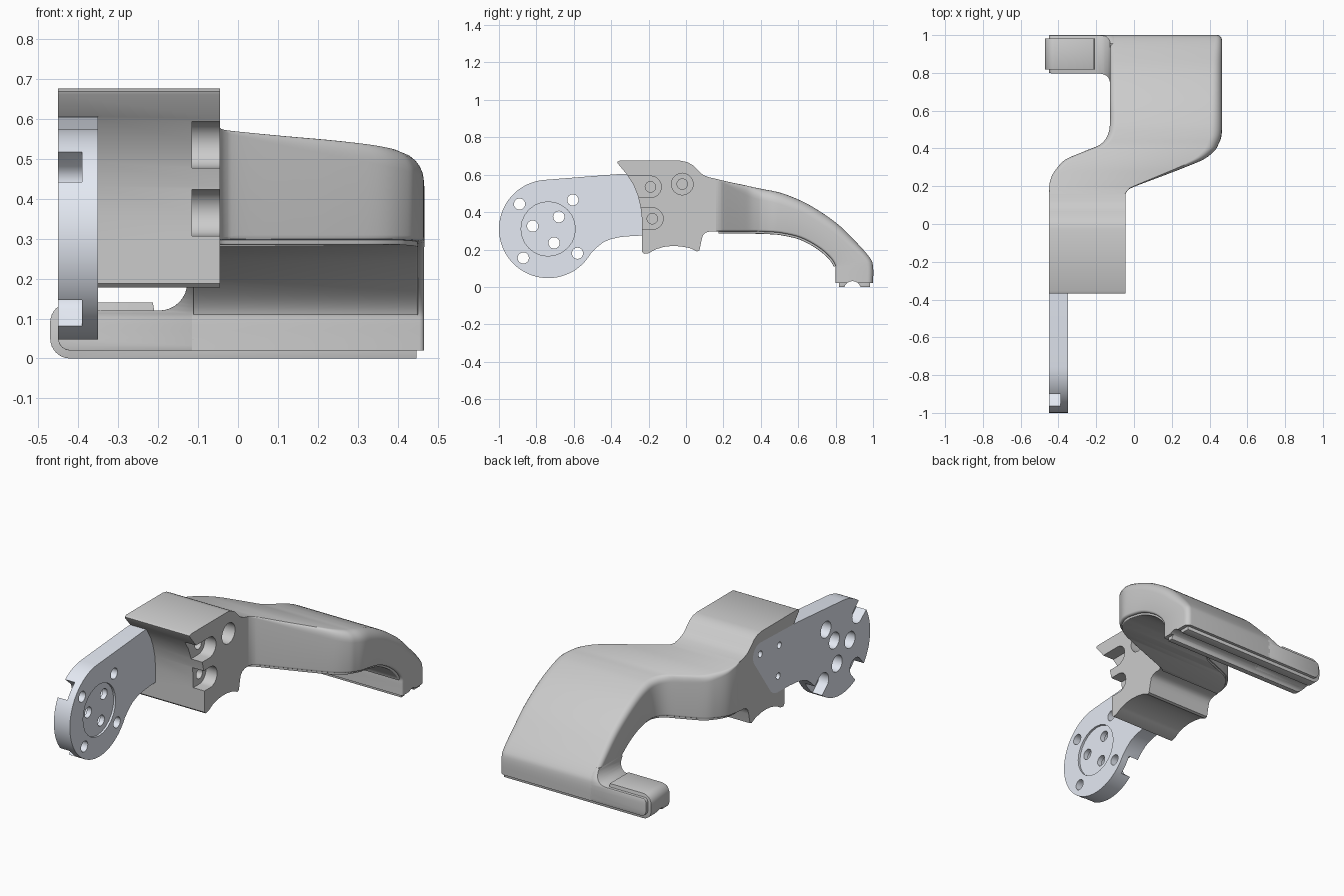
import bpy, bmesh
from math import sin, cos, radians, hypot, atan2
from mathutils import Vector

if "Cube" in bpy.data.objects:
    bpy.data.objects.remove(bpy.data.objects["Cube"])


def arc(cx, cy, r, a0, a1, n=8):
    return [(cx + r * cos(radians(a0 + (a1 - a0) * i / n)),
             cy + r * sin(radians(a0 + (a1 - a0) * i / n))) for i in range(n + 1)]


def make(name, verts, faces):
    me = bpy.data.meshes.new(name)
    me.from_pydata(verts, [], faces)
    bm = bmesh.new()
    bm.from_mesh(me)
    bmesh.ops.recalc_face_normals(bm, faces=bm.faces)
    bm.to_mesh(me)
    bm.free()
    ob = bpy.data.objects.new(name, me)
    bpy.context.collection.objects.link(ob)
    return ob


def skin(name, rings):
    """Closed body through equal-sized rings of points."""
    n, m = len(rings[0]), len(rings)
    faces = [(i * n + j, i * n + (j + 1) % n, (i + 1) * n + (j + 1) % n, (i + 1) * n + j)
             for i in range(m - 1) for j in range(n)]
    faces += [tuple(range(n)), tuple(range((m - 1) * n, m * n))]
    return make(name, [p for r in rings for p in r], faces)


def prism(name, pts, axis, a, b):
    """Extrude a 2D outline: axis x takes (y,z), axis y takes (x,z)."""
    place = {'x': lambda p, t: (t, p[0], p[1]), 'y': lambda p, t: (p[0], t, p[1])}[axis]
    return skin(name, [[place(p, t) for p in pts] for t in (a, b)])


def apply_mods(ob):
    dg = bpy.context.evaluated_depsgraph_get()
    me = bpy.data.meshes.new_from_object(ob.evaluated_get(dg))
    ob.modifiers.clear()
    ob.data = me


def boolean(ob, cutter, op='DIFFERENCE', keep=False):
    m = ob.modifiers.new('bool', 'BOOLEAN')
    m.operation, m.object, m.solver = op, cutter, 'EXACT'
    apply_mods(ob)
    if not keep:
        bpy.data.objects.remove(cutter)


def bore(ob, y, z, r, a, b):
    boolean(ob, prism('cutter', arc(y, z, r, 0, 345, 23), 'x', a, b))


def slot(ob, y, z, r, ang, length, a, b):
    """Round-ended slot running from (y,z) outwards in direction ang."""
    dy, dz = length * cos(radians(ang)), length * sin(radians(ang))
    pts = arc(y, z, r, ang + 90, ang + 270, 12) + arc(y + dy, z + dz, r, ang - 90, ang + 90, 12)
    boolean(ob, prism('cutter', pts, 'x', a, b))


def finish(ob, bevel=0):
    if bevel:
        m = ob.modifiers.new('bevel', 'BEVEL')
        m.width, m.segments, m.limit_method = bevel, 2, 'ANGLE'
        m.angle_limit = radians(40)
        apply_mods(ob)
    bpy.ops.object.select_all(action='DESELECT')
    ob.select_set(True)
    bpy.context.view_layer.objects.active = ob
    bpy.ops.object.shade_smooth_by_angle(angle=radians(32))


BOLTS = [(-.19, .535), (-.02, .55), (-.18, .365)]
DISC = (-.737, .31)

# Mounting plate: big disc with an arm reaching under the block
plate_outline = (arc(*DISC, .263, 94, 330, 48)
                 + [(-.475, .213), (-.44, .24), (-.40, .256), (-.35, .267), (-.28, .273)]
                 + arc(-.18, .365, .09, -95, -32, 8) + arc(-.02, .55, .065, -28, 92, 12)
                 + [(-.353, .604)])
plate = prism('mounting_plate', plate_outline, 'x', -.45, -.35)

# Clamp block: side profile with front lip, concave front and arched underside
block_outline = ([(-.355, .675), (-.03, .675), (.005, .668), (.035, .652), (.065, .622), (.09, .6),
                  (.12, .587), (.16, .578), (.16, .297), (.13, .297), (.105, .29), (.09, .275),
                  (.083, .25), (.072, .195), (.058, .19), (.02, .208), (-.03, .217), (-.075, .219),
                  (-.12, .214), (-.165, .2), (-.2, .18), (-.225, .177), (-.235, .187), (-.235, .36),
                  (-.243, .43), (-.258, .49), (-.28, .545), (-.315, .6), (-.365, .66), (-.368, .668)])
block = prism('clamp_block', block_outline, 'x', -.45, -.045)
boolean(block, plate, keep=True)
for i, (y, z) in enumerate(BOLTS):
    if i == 1:
        bore(block, y, z, .058, -.115, 0)
    else:
        slot(block, y, z, .058, 180, .3, -.115, 0)
    bore(block, y, z, .028, -.3, 0)
finish(block)

# Plate holes: bolts, centre recess, counterbores and rim notches
for y, z in BOLTS:
    bore(plate, y, z, .018, -.5, -.3)
bore(plate, *DISC, .145, -.362, -.3)
for y, z in [(-.68, .375), (-.82, .325), (-.705, .235), (-.605, .465)]:
    bore(plate, y, z, .03, -.5, -.3)
    bore(plate, y, z, .046, -.5, -.39)
for y, z in [(-.89, .443), (-.87, .155), (-.58, .18)]:
    bore(plate, y, z, .03, -.5, -.3)
    ang = atan2(z - DISC[1], y - DISC[0]) * 57.2958
    slot(plate, y, z, .05, ang, .2, -.5, -.39)
finish(plate)
mat = bpy.data.materials.new('pale_metal')
mat.diffuse_color = (.78, .82, .9, 1)
mat.use_nodes = True
mat.node_tree.nodes["Principled BSDF"].inputs["Base Color"].default_value = mat.diffuse_color
plate.data.materials.append(mat)

# Handle stations: y top, z top, y bottom, z bottom, x left, x right, corner radius
STATIONS = [
    (.16, .578, .16, .297, -.45, -.045, .004), (.18, .573, .18, .297, -.45, -.03, .008),
    (.197, .569, .197, .297, -.45, 0, .012), (.25, .557, .25, .297, -.437, .14, .03),
    (.30, .547, .30, .297, -.405, .27, .045), (.343, .537, .343, .297, -.36, .37, .055),
    (.386, .528, .386, .296, -.26, .425, .06), (.42, .521, .42, .295, -.18, .446, .06),
    (.47, .512, .46, .293, -.14, .462, .06), (.54, .492, .51, .288, -.127, .466, .06),
    (.66, .438, .61, .265, -.127, .466, .055), (.80, .345, .70, .218, -.127, .466, .05),
    (.90, .25, .765, .165, -.127, .466, .045), (.98, .16, .797, .12, -.127, .466, .035),
    (1.0, .11, .80, .085, -.127, .466, .03), (1.0, .02, .80, .02, -.127, .466, .03)]


def smooth(rows, n=4):
    out = []
    for i in range(len(rows) - 1):
        p = [Vector(rows[min(max(k, 0), len(rows) - 1)]) for k in (i - 1, i, i + 1, i + 2)]
        for k in range(n):
            t = k / n
            out.append(p[1] + .5 * t * (p[2] - p[0] + t * (
                2 * p[0] - 5 * p[1] + 4 * p[2] - p[3] + t * (3 * (p[1] - p[2]) + p[3] - p[0]))))
    return out + [Vector(rows[-1])]


def section(s):
    """Rounded rectangle between the bottom and top point of a station."""
    yt, zt, yb, zb, xl, xr, r = s
    h, rl = hypot(yt - yb, zt - zb), r * .6
    rb = min(.012, r)
    flat = (arc(xl + rb, rb, rb, 180, 270, 3) + arc(xr - rb, rb, rb, 270, 360, 3)
            + arc(xr - r, h - r, r, 0, 90, 6) + arc(xl + rl, h - rl, rl, 90, 180, 6))
    return [(x, yb + (yt - yb) * v / h, zb + (zt - zb) * v / h) for x, v in flat]


rows = smooth(STATIONS)
handle = skin('handle', [section(s) for s in rows])

# Thin grip pad lying along the underside of the handle
pad_rows = []
for s in rows[3:54]:
    yt, zt, yb, zb, xl, xr, r = s
    d = Vector((yt - yb, zt - zb)).normalized()
    pad_rows.append((yb + .03 * d.x, zb + .03 * d.y, yb - .012 * d.x, zb - .012 * d.y,
                     xl + .016, xr - .016, .004))
finish(skin('underside_pad', [section(s) for s in pad_rows]))

# End tab reaching left from the handle tip, trimmed to the handle side profile
tab_outline = (arc(-.42, .05, .03, 180, 270, 6) + [(-.1, .02), (-.1, .19)]
               + arc(-.197, .19, .07, 0, -90, 8) + arc(-.43, .1, .02, 90, 180, 5))
tab = prism('end_tab', tab_outline, 'y', .75, 1.05)
side = [(s[0], s[1]) for s in rows] + [(s[2], s[3]) for s in reversed(rows)]
boolean(tab, prism('cutter', side, 'x', -.6, .6), 'INTERSECT')

# Foot strip wrapping under the tip and round the end of the tab
strip_outline = (arc(-.42, .05, .05, 180, 270, 8) + [(.447, 0), (.447, .04), (-.2, .06), (-.213, .14)]
                 + arc(-.42, .09, .05, 90, 180, 8))
strip = prism('foot_strip', strip_outline, 'y', .818, .983)

# Shallow groove along the foot
for ob in (handle, tab, strip):
    boolean(ob, prism('cutter', arc(.89, -.014, .045, 0, 345, 23), 'x', -.6, .6))
finish(handle)
finish(tab, .006)
finish(strip, .006)
